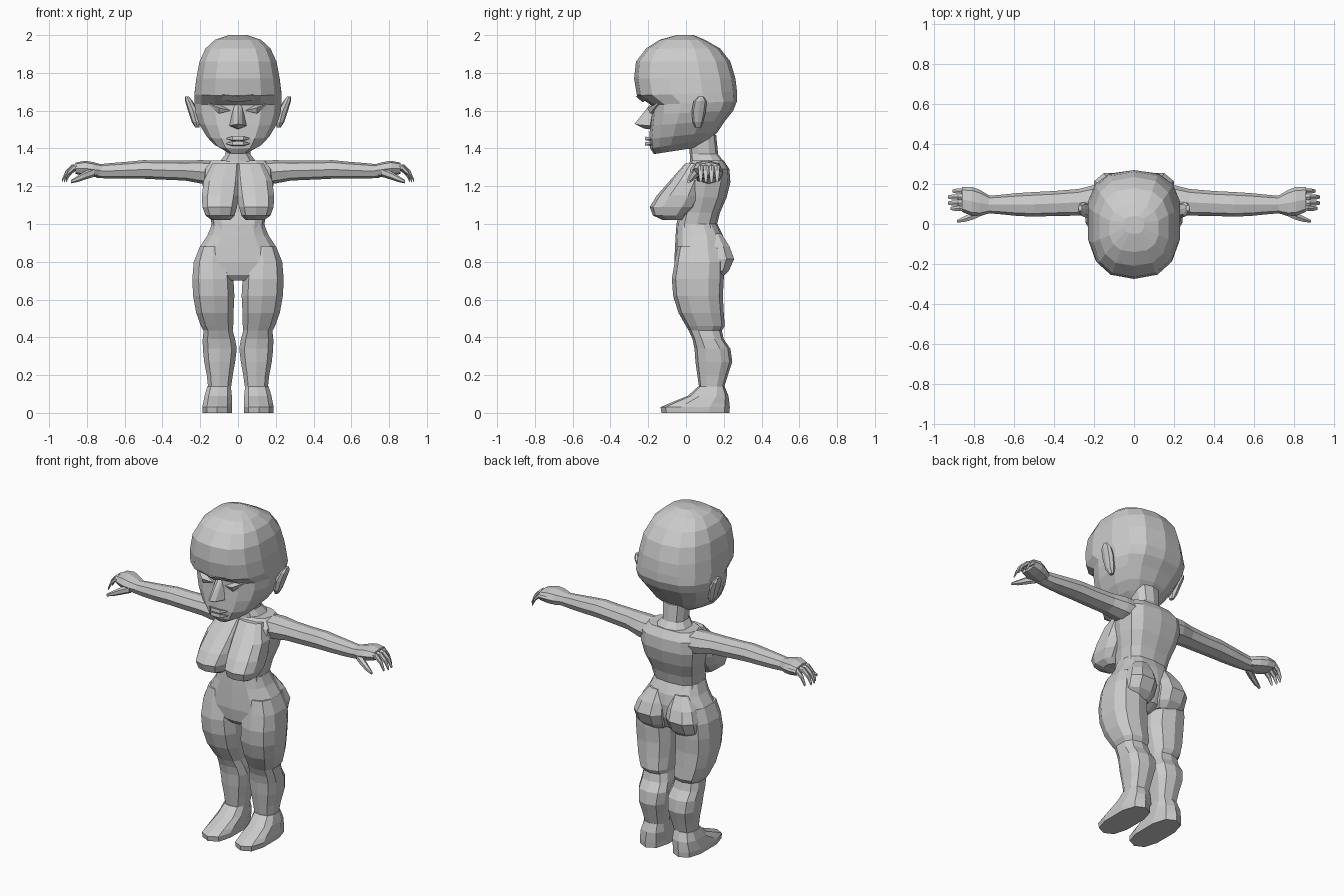
import bpy, bmesh, math
from mathutils import Vector

skin = bpy.data.materials.new("light_grey")
skin.diffuse_color = (0.6, 0.6, 0.6, 1)


def finish(name, bm, mirror):
    bmesh.ops.recalc_face_normals(bm, faces=bm.faces)
    me = bpy.data.meshes.new(name)
    bm.to_mesh(me)
    bm.free()
    me.materials.append(skin)
    ob = bpy.data.objects.new(name, me)
    bpy.context.collection.objects.link(ob)
    if mirror:
        ob.modifiers.new("mirror", 'MIRROR').use_mirror_merge = False
    return ob


def loft(name, rings, n=10, e=0.8, axis='z', mirror=False):
    """Rings are (t, a0, a1, b0, b1[, t at the b1 side]); (a, b) is (x, y) along z, (y, z) along x."""
    bm = bmesh.new()
    loops = []
    for r in rings:
        t, a0, a1, b0, b1 = r[:5]
        t1 = r[5] if len(r) > 5 else t
        loop = []
        for i in range(n):
            ang = 2 * math.pi * i / n - math.pi / 2
            c, s = math.cos(ang), math.sin(ang)
            c = math.copysign(abs(c) ** e, c) if abs(c) > 1e-6 else 0
            s = math.copysign(abs(s) ** e, s) if abs(s) > 1e-6 else 0
            a = (a0 + a1) / 2 + c * (a1 - a0) / 2
            b = (b0 + b1) / 2 + s * (b1 - b0) / 2
            w = t + (t1 - t) * (s + 1) / 2
            loop.append(bm.verts.new((a, b, w) if axis == 'z' else (w, a, b)))
        loops.append(loop)
    for p, q in zip(loops, loops[1:]):
        for i in range(n):
            j = (i + 1) % n
            bm.faces.new((p[i], p[j], q[j], q[i]))
    bm.faces.new(loops[0])
    bm.faces.new(loops[-1])
    return finish(name, bm, mirror)


def hull(name, pts, mirror=False):
    bm = bmesh.new()
    for p in pts:
        bm.verts.new(p)
    bmesh.ops.convex_hull(bm, input=bm.verts)
    return finish(name, bm, mirror)


# Head, from chin to crown: z front, half width, y front, y back, z back
head = [(1.37, .06, -.17, .09, 1.41), (1.40, .125, -.19, .13, 1.45),
        (1.45, .17, -.195, .17, 1.49), (1.52, .21, -.19, .21, 1.55),
        (1.58, .23, -.185, .25, 1.60), (1.63, .235, -.185, .27, 1.65),
        (1.68, .235, -.26, .27, 1.70), (1.77, .225, -.275, .262, 1.77),
        (1.86, .208, -.265, .235, 1.86), (1.93, .175, -.21, .18, 1.93),
        (1.975, .125, -.14, .10, 1.975), (2.0, .05, -.05, .04, 2.0)]
loft("head", [(z, -w, w, f, b, zb) for z, w, f, b, zb in head], 14, 0.78)

# Face details
hull("nose", [(0, -.18, 1.645), (-.02, -.17, 1.64), (.02, -.17, 1.64), (0, -.272, 1.53),
              (-.022, -.25, 1.525), (.022, -.25, 1.525), (-.045, -.19, 1.52),
              (.045, -.19, 1.52), (0, -.22, 1.505), (0, -.18, 1.5)])
for lip, z in (("upper_lip", 1.452), ("lower_lip", 1.425)):
    hull(lip, [(s * x, y, z + dz) for s in (-1, 1) for x, y, dz in
               ((.07, -.175, 0), (.03, -.215, .012), (.03, -.218, -.008), (.03, -.17, -.014))])
hull("eyelid", [(.04, -.18, 1.60), (.17, -.14, 1.645), (.10, -.205, 1.615),
                (.10, -.19, 1.585), (.09, -.15, 1.64), (.10, -.13, 1.59)], True)
hull("brow", [(0, -.265, 1.675), (0, -.23, 1.645), (.08, -.25, 1.685), (.08, -.215, 1.655),
              (.19, -.175, 1.71), (.19, -.15, 1.69), (.08, -.15, 1.70), (0, -.15, 1.70)], True)

# Ears
loft("ear", [(1.51, .205, .225, .05, .08), (1.54, .20, .245, .035, .09),
             (1.60, .21, .265, .03, .105), (1.65, .24, .28, .04, .11),
             (1.675, .26, .28, .065, .095)], 8, 0.9, mirror=True)

# Neck and torso
loft("neck", [(1.27, -.13, .13, .01, .22), (1.33, -.10, .10, .02, .20),
              (1.37, -.068, .068, .02, .17), (1.47, -.075, .075, .01, .16)], 10)
loft("torso", [(.95, -.15, .15, -.05, .185), (1.0, -.14, .14, -.05, .165),
               (1.06, -.15, .15, -.035, .18), (1.14, -.175, .175, -.03, .215),
               (1.22, -.19, .19, -.03, .235), (1.29, -.19, .19, -.01, .23),
               (1.335, -.15, .15, .03, .20)], 12, 0.7)
loft("breast", [(1.02, .04, .14, -.12, -.02), (1.045, .015, .175, -.175, 0),
                (1.09, .002, .192, -.192, .05), (1.15, -.01, .195, -.155, .08),
                (1.23, -.02, .185, -.085, .10), (1.32, -.02, .14, -.005, .10)],
     10, 0.75, mirror=True)

# Hips and buttocks
loft("hips", [(.70, -.05, .05, -.03, .12), (.73, -.14, .14, -.055, .17),
              (.80, -.232, .232, -.062, .20), (.88, -.205, .205, -.058, .205),
              (.94, -.165, .165, -.055, .195), (1.0, -.14, .14, -.05, .165)], 14, 0.75)
loft("buttock", [(.715, .03, .17, .08, .19), (.75, .01, .205, .06, .23),
                 (.815, .004, .21, .05, .26), (.88, .01, .185, .06, .235),
                 (.95, .03, .13, .08, .19)], 9, 0.8, mirror=True)

# Legs
loft("leg", [(.08, .035, .165, .06, .205), (.13, .035, .16, .07, .20),
             (.20, .025, .168, .06, .222), (.27, .012, .182, .05, .245),
             (.34, .003, .19, .045, .235), (.39, .012, .19, .035, .20),
             (.435, .025, .185, .015, .19), (.46, .022, .20, 0, .205),
             (.53, .02, .225, -.04, .20), (.62, .015, .242, -.068, .195),
             (.71, .02, .246, -.075, .20), (.80, .03, .238, -.06, .20),
             (.88, .06, .205, -.045, .18)], 10, 0.75, mirror=True)
loft("foot", [(0, .03, .19, -.13, .23), (.03, .03, .192, -.135, .232),
              (.05, .03, .188, -.09, .23), (.09, .03, .18, .01, .225),
              (.14, .035, .165, .065, .205)], 10, 0.75, mirror=True)

# Arms and hands, running outwards along x
loft("arm", [(.10, .04, .20, 1.20, 1.335), (.20, .04, .195, 1.215, 1.338),
             (.28, .042, .175, 1.23, 1.335), (.40, .04, .165, 1.235, 1.335),
             (.50, .037, .16, 1.24, 1.338), (.58, .04, .155, 1.24, 1.33),
             (.68, .05, .145, 1.24, 1.322), (.75, .055, .14, 1.245, 1.315)],
     8, 0.85, 'x', True)
loft("palm", [(.72, .055, .14, 1.25, 1.315), (.77, .04, .17, 1.25, 1.328),
              (.81, .04, .185, 1.255, 1.335), (.86, .06, .185, 1.265, 1.325)],
     8, 0.8, 'x', True)
for i, (y, end) in enumerate(((.165, .91), (.135, .932), (.105, .932), (.078, .92))):
    path = [(end - .10, 1.30, .016), (end - .05, 1.298, .016),
            (end - .02, 1.27, .014), (end, 1.228, .008)]
    loft("finger_%d" % (i + 1), [(x, y - r, y + r, z - r, z + r) for x, z, r in path],
         6, 1, 'x', True)
loft("thumb", [(.76, .04, .09, 1.25, 1.30), (.81, .018, .06, 1.235, 1.28),
               (.85, .008, .04, 1.222, 1.255), (.885, .006, .022, 1.215, 1.232)],
     6, 1, 'x', True)
